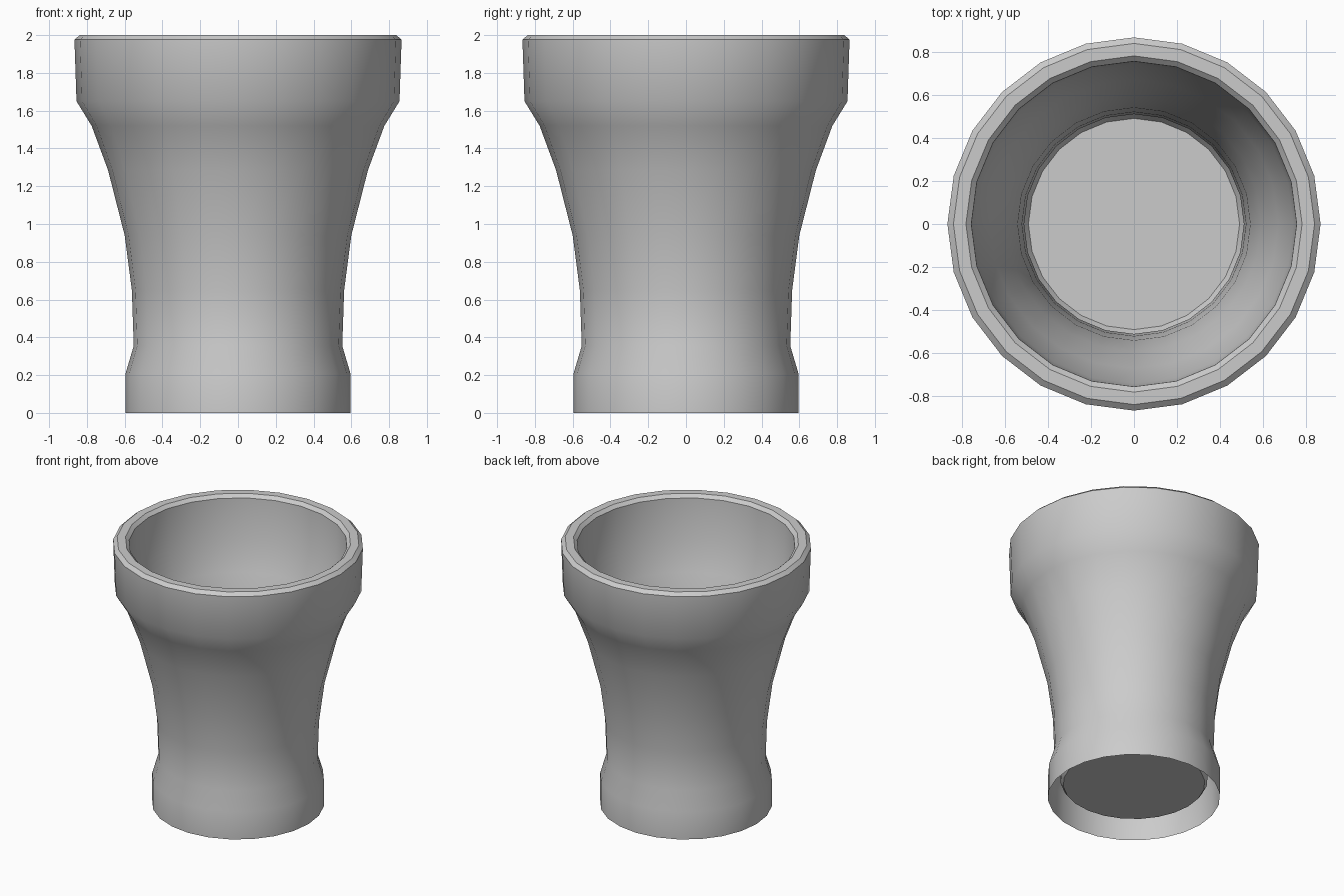
import bpy
import bmesh
import math

SEGMENTS = 24

cube = bpy.data.objects.get("Cube")
if cube:
    bpy.data.objects.remove(cube, do_unlink=True)

# Single grey finish
grey = bpy.data.materials.new("light_grey")
grey.use_nodes = True
color = (0.6, 0.6, 0.6, 1)
grey.diffuse_color = color
grey.node_tree.nodes["Principled BSDF"].inputs["Base Color"].default_value = color

# Outer wall (open underneath), bevelled rim, then the inner cup down to its floor
outer = [(0.595, 0), (0.595, 0.21), (0.552, 0.355), (0.562, 0.65), (0.6, 0.94),
         (0.688, 1.285), (0.775, 1.52), (0.855, 1.65), (0.866, 1.976)]
rim = [(0.838, 2), (0.78, 2), (0.755, 1.976)]
inner = [(0.74, 1.66), (0.67, 1.45), (0.59, 1.2), (0.54, 0.95),
         (0.52, 0.65), (0.51, 0.36), (0.51, 0.14), (0.49, 0.11)]


def lathe(name, profile, material):
    """Revolve a profile of (radius, height) and cap its last ring."""
    bm = bmesh.new()
    rings = []
    for radius, height in profile:
        angles = [math.tau * i / SEGMENTS for i in range(SEGMENTS)]
        rings.append([bm.verts.new((radius * math.cos(a), radius * math.sin(a), height))
                      for a in angles])
    for low, high in zip(rings, rings[1:]):
        for i in range(SEGMENTS):
            j = (i + 1) % SEGMENTS
            bm.faces.new((low[i], low[j], high[j], high[i]))
    bm.faces.new(rings[-1])
    mesh = bpy.data.meshes.new(name)
    bm.to_mesh(mesh)
    bm.free()
    mesh.materials.append(material)
    obj = bpy.data.objects.new(name, mesh)
    bpy.context.collection.objects.link(obj)
    return obj


pot = lathe("flared_pot", outer + rim + inner, grey)
bpy.ops.object.select_all(action="DESELECT")
pot.select_set(True)
bpy.context.view_layer.objects.active = pot
bpy.ops.object.shade_smooth_by_angle(angle=math.radians(32))
